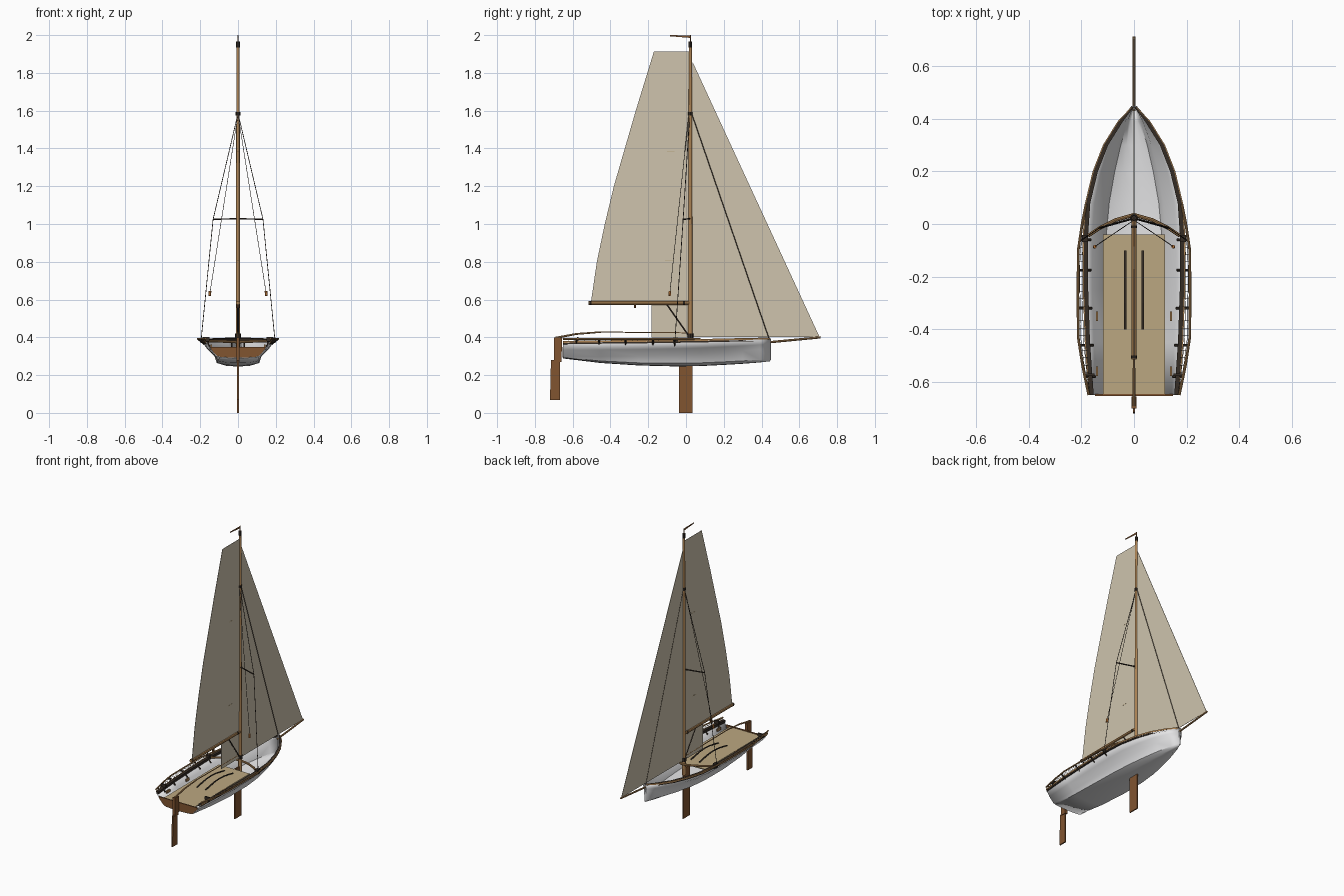
import bpy, bmesh, math
from mathutils import Vector

if "Cube" in bpy.data.objects:
    bpy.data.objects.remove(bpy.data.objects["Cube"])


def material(name, r, g, b):
    m = bpy.data.materials.new(name)
    m.diffuse_color = (r, g, b, 1)
    m.use_nodes = True
    m.node_tree.nodes["Principled BSDF"].inputs["Base Color"].default_value = m.diffuse_color
    return m


WHITE = material("hull_white", 0.78, 0.78, 0.79)
SAIL = material("sail_cream", 0.62, 0.55, 0.42)
FLOOR = material("floor_tan", 0.50, 0.39, 0.22)
SPAR = material("spar_wood", 0.42, 0.23, 0.09)
BROWN = material("dark_wood", 0.22, 0.09, 0.03)
DARK = material("black_brown", 0.035, 0.025, 0.018)
ORANGE = material("orange_handle", 0.60, 0.22, 0.05)


def mesh_object(name, verts, faces, mat, smooth=False):
    me = bpy.data.meshes.new(name)
    me.from_pydata(verts, [], faces)
    bm = bmesh.new()
    bm.from_mesh(me)
    bmesh.ops.recalc_face_normals(bm, faces=bm.faces)
    bm.to_mesh(me)
    bm.free()
    me.materials.append(mat)
    ob = bpy.data.objects.new(name, me)
    bpy.context.collection.objects.link(ob)
    if smooth:
        bpy.context.view_layer.objects.active = ob
        bpy.ops.object.select_all(action='DESELECT')
        ob.select_set(True)
        bpy.ops.object.shade_smooth_by_angle(angle=math.radians(30))
    return ob


def box(name, x, y, z, mat):
    v = [(i, j, k) for i in x for j in y for k in z]
    f = [(0, 1, 3, 2), (4, 6, 7, 5), (0, 4, 5, 1), (2, 3, 7, 6), (0, 2, 6, 4), (1, 5, 7, 3)]
    return mesh_object(name, v, f, mat)


def tube(name, pts, radius, mat, sides=8, end_radius=None):
    """Round bar through the given points, optionally tapering."""
    pts = [Vector(p) for p in pts]
    n = len(pts)
    end_radius = radius if end_radius is None else end_radius
    verts, faces = [], []
    for i, p in enumerate(pts):
        d = (pts[min(i + 1, n - 1)] - pts[max(i - 1, 0)]).normalized()
        up = Vector((0, 1, 0)) if abs(d.z) > 0.9 else Vector((0, 0, 1))
        u = d.cross(up).normalized()
        w = d.cross(u)
        r = radius + (end_radius - radius) * i / (n - 1)
        for k in range(sides):
            a = 2 * math.pi * k / sides
            verts.append(p + r * (math.cos(a) * u + math.sin(a) * w))
    for i in range(n - 1):
        for k in range(sides):
            a, b = i * sides + k, i * sides + (k + 1) % sides
            faces.append((a, b, b + sides, a + sides))
    faces += [tuple(range(sides)), tuple(range((n - 1) * sides, n * sides))]
    return mesh_object(name, verts, faces, mat, sides > 6)


def plate(name, outline, thick, mat, x=0.0):
    """Thin upright panel from a (y, z) outline."""
    n = len(outline)
    v = [(x + s * thick / 2, y, z) for s in (-1, 1) for y, z in outline]
    f = [tuple(range(n)), tuple(range(n, 2 * n))]
    f += [(i, (i + 1) % n, (i + 1) % n + n, i + n) for i in range(n)]
    return mesh_object(name, v, f, mat)


# Hull stations: y, beam, sheer z, knuckle half width, knuckle z, bilge half width, bilge z, keel z
STATIONS = [
    (-0.65, 0.167, 0.375, 0.110, 0.302, 0.095, 0.297, 0.292),
    (-0.45, 0.181, 0.378, 0.116, 0.300, 0.105, 0.278, 0.268),
    (-0.25, 0.188, 0.380, 0.121, 0.303, 0.110, 0.268, 0.255),
    (-0.05, 0.189, 0.383, 0.121, 0.308, 0.106, 0.266, 0.250),
    (0.08, 0.180, 0.385, 0.112, 0.314, 0.094, 0.268, 0.252),
    (0.20, 0.151, 0.388, 0.092, 0.322, 0.073, 0.273, 0.258),
    (0.30, 0.112, 0.390, 0.066, 0.330, 0.050, 0.278, 0.264),
    (0.39, 0.056, 0.392, 0.033, 0.338, 0.024, 0.283, 0.271),
    (0.445, 0.004, 0.394, 0.003, 0.344, 0.002, 0.287, 0.277)]


def station(y):
    for a, b in zip(STATIONS, STATIONS[1:]):
        if y <= b[0]:
            t = (y - a[0]) / (b[0] - a[0])
            return [p + (q - p) * t for p, q in zip(a, b)]
    return STATIONS[-1]


def section(s):
    y, bw, bz, kw, kz, cw, cz, z0 = s
    half = [(bw, bz), ((bw + kw) / 2 + 0.004, (bz + kz) / 2 - 0.003), (kw, kz), (cw, cz), (cw * 0.55, z0 + 0.002)]
    return [(x, y, z) for x, z in half] + [(0, y, z0)] + [(-x, y, z) for x, z in reversed(half)]


# Open hull shell
rows = [section(s) for s in STATIONS]
m = len(rows[0])
hull = mesh_object("hull", [v for r in rows for v in r],
                   [(i * m + k, i * m + k + 1, (i + 1) * m + k + 1, (i + 1) * m + k)
                    for i in range(len(rows) - 1) for k in range(m - 1)], WHITE, True)
hull.modifiers.new("thickness", 'SOLIDIFY').thickness = 0.004
box("stem", (-0.004, 0.004), (0.437, 0.449), (0.28, 0.394), WHITE)

# Transom, cockpit floor and its straps
tv = [(x, -0.653, min(z, 0.35)) for x, y, z in rows[0]]
tv[0] = (0.148, -0.653, 0.35)
tv[-1] = (-0.148, -0.653, 0.35)
nt = len(tv)
mesh_object("transom", tv + [(x, -0.645, z) for x, y, z in tv],
            [tuple(range(nt)), tuple(range(nt, 2 * nt))] +
            [(i, (i + 1) % nt, (i + 1) % nt + nt, i + nt) for i in range(nt)], BROWN)
box("cockpit_floor", (-0.118, 0.118), (-0.648, -0.04), (0.338, 0.345), FLOOR)
for s in (-1, 1):
    pts = [(-0.40 + 0.05 * i, 0.347 + 0.02 * math.sin(math.pi * i / 6)) for i in range(7)]
    plate("foot_strap", pts + [(y, z + 0.004) for y, z in reversed(pts)], 0.009, DARK, s * 0.033)

# Gunwales, racks, nets and fittings on both sides
RAIL = [(0.172, -0.65), (0.195, -0.54), (0.212, -0.43), (0.213, -0.27), (0.212, -0.10), (0.197, 0.0), (0.182, 0.075)]


def rail_x(y):
    for (xa, ya), (xb, yb) in zip(RAIL, RAIL[1:]):
        if y <= yb:
            return xa + (xb - xa) * (y - ya) / (yb - ya)
    return RAIL[-1][0]


def strip(name, s, inner, outer, low, high, mat):
    v, f = [], []
    for st in STATIONS:
        for dx, dz in ((inner, low), (outer, low), (outer, high), (inner, high)):
            v.append((s * max(st[1] + dx, 0), st[0], st[2] + dz))
    for i in range(len(STATIONS) - 1):
        f += [(i * 4 + k, i * 4 + (k + 1) % 4, i * 4 + 4 + (k + 1) % 4, i * 4 + 4 + k) for k in range(4)]
    n = len(v)
    return mesh_object(name, v, f + [(0, 1, 2, 3), (n - 4, n - 3, n - 2, n - 1)], mat)


for s in (-1, 1):
    strip("gunwale", s, -0.014, 0.002, -0.012, 0.004, DARK)
    strip("rub_rail", s, 0.002, 0.006, -0.004, 0.006, SPAR)
    tube("rack_rail", [(s * x, y, 0.392) for x, y in RAIL], 0.005, SPAR)
    for y in (-0.58, -0.46, -0.32, -0.175, -0.06):
        bw = station(y)[1]
        tube("rack_arm", [(s * (bw - 0.025), y, 0.352), (s * (bw + 0.003), y, 0.375), (s * rail_x(y), y, 0.39)],
             0.005, DARK, 6)
    for i in range(24):
        y = -0.62 + 0.028 * i
        tube("net_cross", [(s * station(y)[1], y, 0.383), (s * rail_x(y), y, 0.39)], 0.0009, DARK, 4)
    for t in (0.35, 0.7):
        ys = [-0.64 + 0.1 * i for i in range(8)]
        tube("net_line", [(s * (station(y)[1] * (1 - t) + rail_x(y) * t), y, 0.387) for y in ys], 0.0009, DARK, 4)
    for y in (-0.56, -0.35):
        box("cleat", sorted((s * 0.137, s * 0.145)), (y - 0.018, y + 0.018), (0.345, 0.362), SPAR)
    box("stern_block", sorted((s * 0.15, s * 0.185)), (-0.578, -0.568), (0.38, 0.402), DARK)
    box("shroud_plate", sorted((s * 0.175, s * 0.198)), (-0.068, -0.042), (0.37, 0.40), DARK)
    # Mast beam, spreader, shroud and trapeze line
    tube("mast_beam", [(0, 0.035, 0.375), (s * 0.07, 0.015, 0.378), (s * 0.13, -0.015, 0.38),
                       (s * 0.175, -0.045, 0.38)], 0.007, SPAR)
    tube("spreader", [(0, 0.022, 1.028), (s * 0.132, -0.015, 1.025)], 0.004, DARK, 6)
    tube("shroud", [(0, 0.02, 1.585), (s * 0.132, -0.015, 1.025), (s * 0.195, -0.058, 0.39)], 0.002, DARK, 5)
    tube("trapeze_line", [(0, 0.015, 1.58), (s * 0.148, -0.085, 0.64)], 0.0015, DARK, 5)
    tube("trapeze_handle", [(s * 0.148, -0.085, 0.645), (s * 0.15, -0.087, 0.62)], 0.007, ORANGE, 6)

# Rudder, tiller and daggerboard
plate("rudder_head", [(-0.70, 0.27), (-0.66, 0.27), (-0.655, 0.395), (-0.70, 0.40)], 0.018, BROWN)
plate("rudder_blade", [(-0.72, 0.067), (-0.668, 0.067), (-0.668, 0.28), (-0.715, 0.28)], 0.009, BROWN)
tube("tiller", [(0, -0.69, 0.397), (0, -0.58, 0.418), (0, -0.45, 0.428)], 0.006, SPAR, end_radius=0.004)
tube("tiller_extension", [(0, -0.45, 0.428), (0, 0.0, 0.424)], 0.003, SPAR, 6)
box("daggerboard", (-0.004, 0.004), (-0.038, 0.035), (0, 0.345), BROWN)

# Spars
tube("mast", [(0, 0.023, 0.30), (0, 0.023, 0.9), (0, 0.023, 1.5), (0, 0.023, 1.96)], 0.012, SPAR, 12, 0.008)
tube("mast_collar", [(0, 0.023, 0.395), (0, 0.023, 0.42)], 0.016, DARK)
tube("stay_fitting", [(0, 0.023, 1.575), (0, 0.023, 1.592)], 0.013, DARK)
tube("masthead", [(0, 0.023, 1.935), (0, 0.023, 1.965)], 0.010, DARK)
tube("vane_pin", [(0, 0.023, 1.95), (0, 0.023, 2.0)], 0.003, BROWN, 6)
plate("wind_vane", [(0.025, 1.985), (0.025, 1.998), (-0.085, 2.0), (-0.085, 1.994)], 0.003, BROWN)
tube("boom", [(0, -0.515, 0.582), (0, 0.015, 0.582)], 0.010, SPAR)
for y in (-0.505, -0.01):
    tube("boom_band", [(0, y - 0.005, 0.582), (0, y + 0.005, 0.582)], 0.0115, DARK)
tube("mainsheet_block", [(0, -0.27, 0.575), (0, -0.27, 0.555)], 0.007, BROWN, 6)
tube("vang", [(0, -0.10, 0.572), (0, 0.012, 0.412)], 0.005, DARK, 6)
tube("bowsprit", [(0, 0.43, 0.373), (0, 0.712, 0.40)], 0.006, SPAR)
tube("forestay", [(0, 0.03, 1.585), (0, 0.44, 0.392)], 0.0025, DARK, 5)

# Sails
plate("mainsail", [(0.015, 0.588), (-0.503, 0.588), (-0.472, 0.80), (-0.43, 1.0), (-0.382, 1.2), (-0.324, 1.4),
                   (-0.263, 1.61), (-0.17, 1.913), (0.015, 1.913)], 0.002, SAIL)
plate("jib", [(0.034, 1.86), (0.707, 0.402), (-0.183, 0.40), (-0.183, 0.575), (0.02, 0.583)], 0.002, SAIL)
for y, z in ((-0.08, 1.38), (-0.09, 0.805)):
    box("sail_batten", (-0.002, 0.002), (y - 0.02, y + 0.02), (z, z + 0.003), FLOOR)
